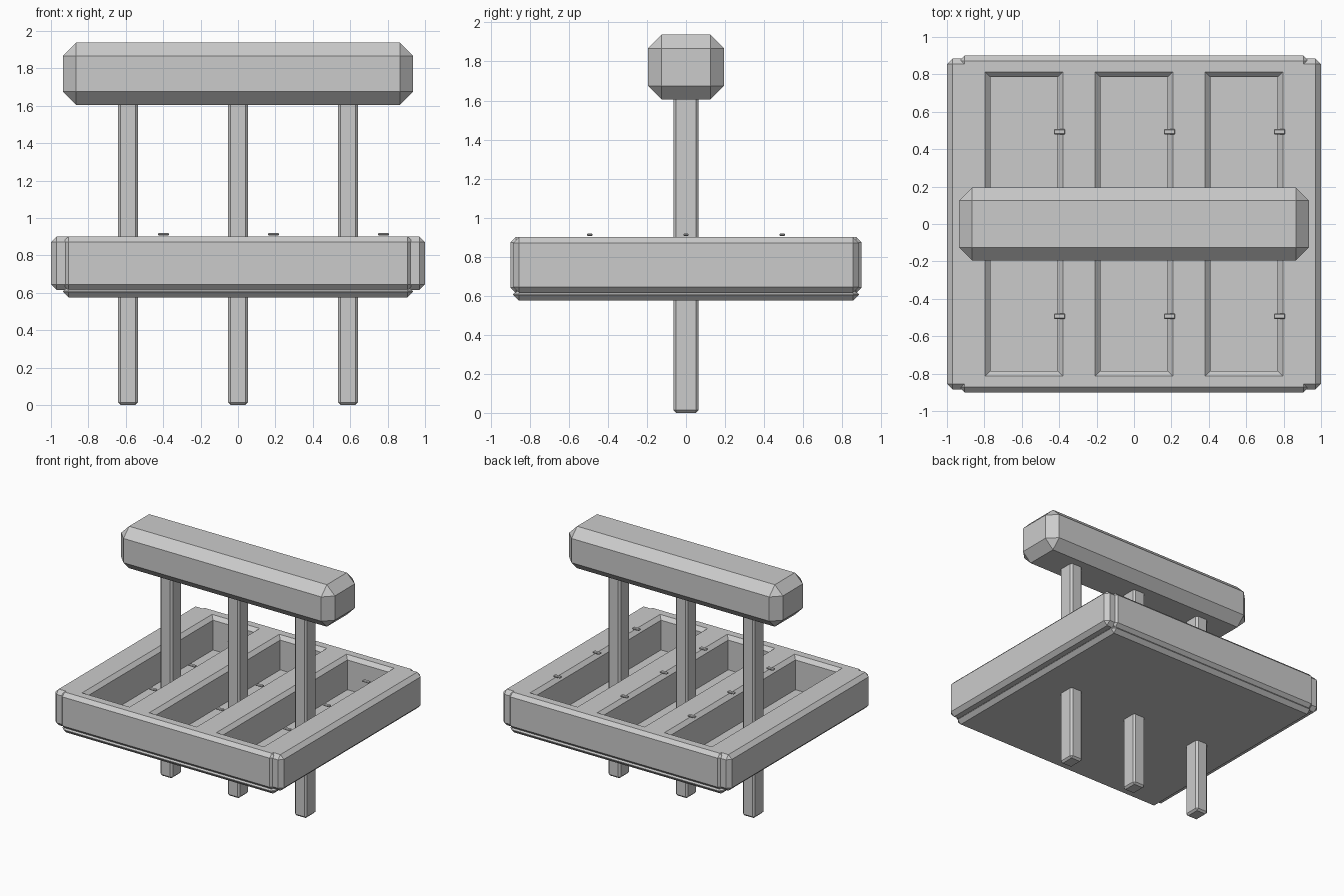
import bpy, bmesh
from mathutils import Vector

if "Cube" in bpy.data.objects:
    bpy.data.objects.remove(bpy.data.objects["Cube"])

grey = bpy.data.materials.new("plain_grey")
grey.diffuse_color = (0.6, 0.6, 0.6, 1)
grey.use_nodes = True
grey.node_tree.nodes["Principled BSDF"].inputs["Base Color"].default_value = grey.diffuse_color


def box(name, lo, hi, bevel=0.0):
    """Axis-aligned box between two corners with single-segment chamfers."""
    lo, hi = Vector(lo), Vector(hi)
    bm = bmesh.new()
    bmesh.ops.create_cube(bm, size=1)
    for v in bm.verts:
        v.co = Vector(((lo[i] + hi[i]) / 2 + v.co[i] * (hi[i] - lo[i])) for i in range(3))
    if bevel:
        bmesh.ops.bevel(bm, geom=bm.edges[:], offset=bevel, segments=1,
                        profile=0.5, affect='EDGES')
    return finish(name, bm)


def finish(name, bm):
    bmesh.ops.recalc_face_normals(bm, faces=bm.faces[:])
    me = bpy.data.meshes.new(name)
    bm.to_mesh(me)
    bm.free()
    me.materials.append(grey)
    ob = bpy.data.objects.new(name, me)
    bpy.context.collection.objects.link(ob)
    return ob


def pocket_cutter(name, cx):
    """Straight pocket that flares out to a chamfered rim at the top."""
    rings = [(0.18, 0.785, 0.55), (0.18, 0.785, 0.872),
             (0.208, 0.813, 0.90), (0.208, 0.813, 1.0)]
    bm = bmesh.new()
    loops = [[bm.verts.new((cx + sx * w, sy * d, z))
              for sx, sy in ((-1, -1), (1, -1), (1, 1), (-1, 1))]
             for w, d, z in rings]
    for a, b in zip(loops, loops[1:]):
        for i in range(4):
            j = (i + 1) % 4
            bm.faces.new((a[i], a[j], b[j], b[i]))
    bm.faces.new(loops[0])
    bm.faces.new(loops[-1])
    return finish(name, bm)


def boolean(target, other, operation):
    mod = target.modifiers.new(operation.lower(), 'BOOLEAN')
    mod.operation = operation
    mod.solver = 'EXACT'
    mod.object = other
    bpy.context.view_layer.objects.active = target
    bpy.ops.object.modifier_apply(modifier=mod.name)
    bpy.data.objects.remove(other)


# Tray frame: two crossing chamfered slabs, with three pockets cut through
frame = box("tray_frame", (-1, -0.885, 0.615), (1, 0.885, 0.9), 0.03)
boolean(frame, box("cross_slab", (-0.935, -0.9, 0.615), (0.935, 0.9, 0.9), 0.028), 'UNION')
spacing = 0.588
for i in (-1, 0, 1):
    boolean(frame, pocket_cutter("pocket_cutter", i * spacing), 'DIFFERENCE')

# Floor plate under the frame
box("tray_floor", (-0.935, -0.885, 0.575), (0.935, 0.885, 0.637), 0.029)

# Posts through the pockets, with three small clips on each pocket's rim
for i in (-1, 0, 1):
    x = i * spacing
    box("post", (x - 0.053, -0.064, 0), (x + 0.053, 0.064, 1.68), 0.014)
    for y in (-0.493, 0, 0.493):
        cx = x + 0.19
        box("rim_clip", (cx - 0.03, y - 0.014, 0.907), (cx + 0.03, y + 0.014, 0.919), 0.004)

# Handle bar across the top
box("handle_bar", (-0.935, -0.195, 1.605), (0.935, 0.195, 1.937), 0.07)
